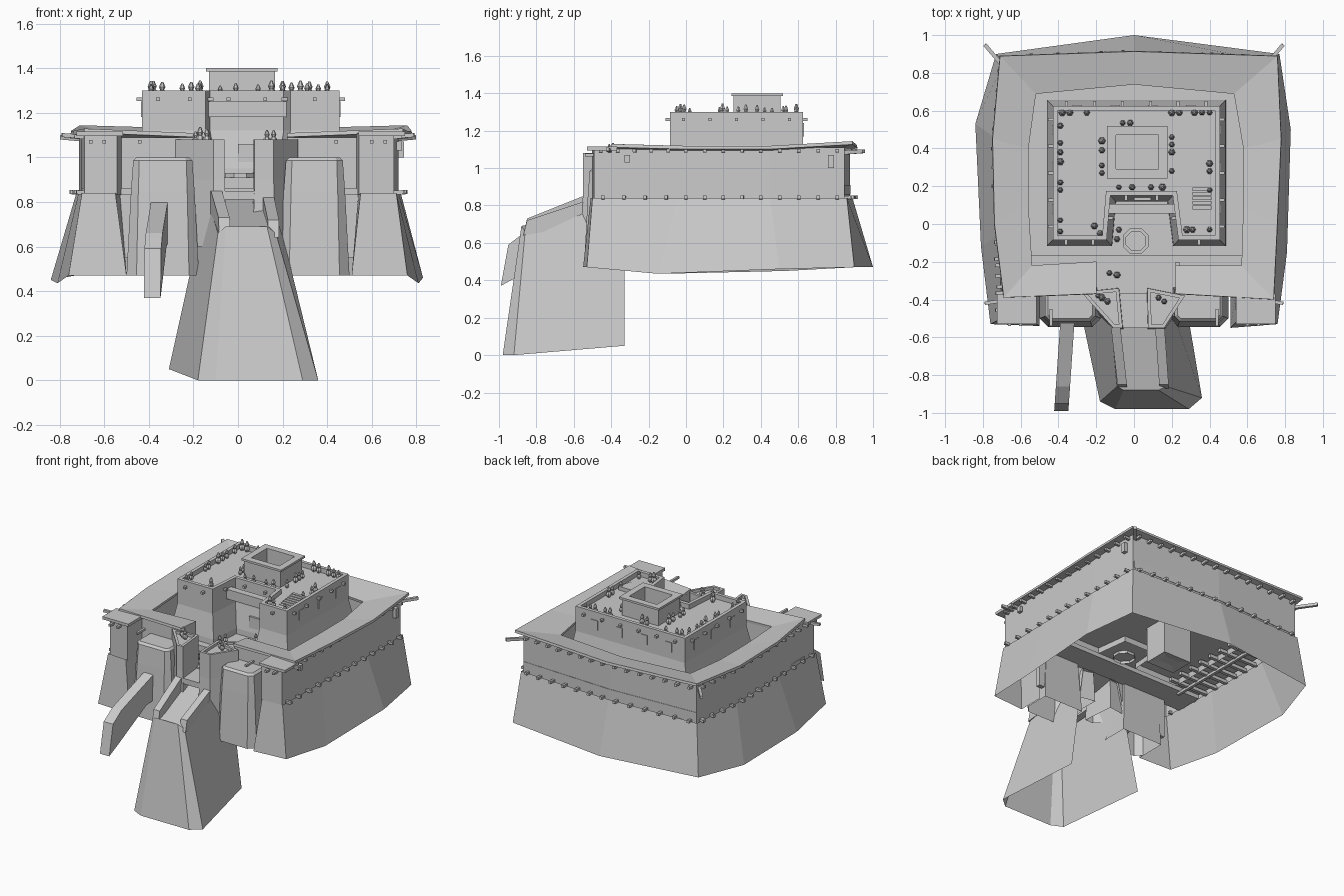
import bpy, bmesh, math, random
from mathutils import Vector

if "Cube" in bpy.data.objects:
    bpy.data.objects.remove(bpy.data.objects["Cube"])
random.seed(4)

def mesh(name, verts, faces, fix=True):
    me = bpy.data.meshes.new(name)
    me.from_pydata([tuple(v) for v in verts], [], faces)
    if fix:
        bm = bmesh.new(); bm.from_mesh(me)
        bmesh.ops.recalc_face_normals(bm, faces=bm.faces)
        bm.to_mesh(me); bm.free()
    ob = bpy.data.objects.new(name, me)
    bpy.context.collection.objects.link(ob)
    return ob

def loft(name, rings, closed=True, top=False, bottom=False):
    n = len(rings[0]); v = [p for r in rings for p in r]; f = []
    for k in range(len(rings) - 1):
        for i in range(n if closed else n - 1):
            j = (i + 1) % n
            f.append((k*n+i, k*n+j, (k+1)*n+j, (k+1)*n+i))
    if top: f.append(tuple(range(len(v) - n, len(v))))
    if bottom: f.append(tuple(range(n))[::-1])
    return mesh(name, v, f)

def grow(poly, d, z):
    # mitred offset of a counter-clockwise outline, placed at height z
    out = []
    for i, p in enumerate(poly):
        a = Vector(p) - Vector(poly[i-1]); b = Vector(poly[(i+1) % len(poly)]) - Vector(p)
        na = Vector((a.y, -a.x)).normalized(); nb = Vector((b.y, -b.x)).normalized()
        m = (na + nb) / (1 + na.dot(nb))
        out.append((p[0] + m.x*d, p[1] + m.y*d, z))
    return out

def prism(name, poly, levels, top=True, bottom=False):
    return loft(name, [grow(poly, d, z) for d, z in levels], True, top, bottom)

def rect(x0, x1, y0, y1):
    return [(x0, y0), (x1, y0), (x1, y1), (x0, y1)]

def box(name, x0, x1, y0, y1, z0, z1):
    return prism(name, rect(x0, x1, y0, y1), [(0, z0), (0, z1)], True, True)

def bars(name, items):
    # square beams: (start, end, half thickness)
    v, f = [], []
    for a, b, r in items:
        a, b = Vector(a), Vector(b); d = (b - a).normalized()
        s = d.cross(Vector((0, 0, 1))).normalized() * r; u = s.cross(d).normalized() * r
        k = len(v)
        v += [p + q for p in (a, b) for q in (s+u, s-u, -s-u, u-s)]
        f += [(k, k+1, k+2, k+3), (k+7, k+6, k+5, k+4)]
        f += [(k+i, k+4+i, k+4+(i+1) % 4, k+(i+1) % 4) for i in range(4)]
    return mesh(name, v, f)

def along(path, step):
    # positions and outward directions along a clockwise path
    for a, b in zip(path, path[1:]):
        a, b = Vector(a), Vector(b); d = b - a
        n = max(1, int(d.length / step)); o = Vector((-d.y, d.x)).normalized()
        for i in range(n):
            yield a + d * (i + .5) / n, o

# outer wall: flared skirt and upright upper part, open at the front
low = [(-.5,-.36,.47), (-.5,-.54,.47), (-.76,-.53,.47), (-.81,-.12,.435), (-.84,.53,.45), (-.73,.9,.47), (0,1,.47)]
low += [(.77,.9,.47), (.83,.5,.46), (.81,-.15,.435), (.76,-.53,.47), (.51,-.55,.47), (.51,-.36,.47)]
mid = [(-.53,-.36), (-.55,-.51), (-.7,-.5), (-.715,-.05), (-.725,.45), (-.69,.86), (0,.89)]
mid += [(.73,.86), (.73,.45), (.72,-.05), (.71,-.5), (.55,-.51), (.54,-.36)]
loft("outer_wall", [low, [(x, y, .84) for x, y in mid], [(x*.985, y*.985, .83) for x, y in mid],
                    [(x*.985, y*.985, 1.11) for x, y in mid]], closed=False)

# sloping roof around the court, with slightly raised corners
outer = [(-.2,-.37,1.1), (-.69,-.39,1.12), (-.74,0,1.11), (-.75,.45,1.11), (-.71,.89,1.135), (0,.915,1.115)]
outer += [(.76,.89,1.135), (.78,.45,1.11), (.76,0,1.11), (.74,-.4,1.12), (.22,-.37,1.1)]
inner = [(-.2,-.2), (-.54,-.22), (-.56,.1), (-.56,.4), (-.52,.69), (0,.74)]
inner += [(.53,.69), (.58,.4), (.58,.1), (.57,-.22), (.22,-.22)]
roof = loft("ring_roof", [outer, [(x, y, 1.085) for x, y in inner]], closed=False)
m = roof.modifiers.new("thickness", 'SOLIDIFY'); m.thickness = .018; m.offset = 0
for s, x in ((-1, -.62), (1, .645)):
    box("pier_roof", x-.105, x+.105, -.53, -.37, 1.095, 1.115)

# inner court wall and front gate walls
loft("court_wall", [[(x*1.02, y*1.02, z) for x, y in inner] for z in (.86, 1.085)], closed=False)
box("front_wall_left", -.54, -.2, -.36, -.33, .55, 1.09)
box("front_wall_right", .22, .54, -.36, -.33, .55, 1.09)
box("gate_jamb_left", -.22, -.2, -.35, -.2, .84, 1.085)
box("gate_jamb_right", .22, .24, -.35, -.2, .84, 1.085)

# floors
prism("court_floor", [(-.7,-.17), (.7,-.17), (.71,.85), (0,.88), (-.68,.85)], [(0,.86), (0,.91)], True, True)
box("entry_floor", -.7, .7, -.37, -.17, .83, .86)
box("entry_apron", -.1, .1, -.55, -.37, .81, .85)
octo = [(.01+.075*math.cos(math.pi*(i+.5)/4), -.09+.075*math.sin(math.pi*(i+.5)/4)) for i in range(8)]
prism("court_drain", octo, [(0,.84), (0,.93), (-.018,.93), (-.018,.915)])
bars("floor_beams", [((-.71,-.1+.1*i,.84), (-.4,-.1+.1*i,.84), .012) for i in range(10)] +
     [((-.55,-.2,.825), (-.55,.86,.825), .01)])

# keep with parapet and a recessed front
keep = [(-.43,-.085), (-.145,-.085), (-.125,.15), (.205,.15), (.235,-.085), (.455,-.085), (.455,.625), (-.43,.625)]
prism("keep", keep, [(.035,.82), (.03,.95), (0,1.12), (0,1.3), (-.025,1.3), (-.025,1.265)])
prism("light_well", rect(-.13, .165, .255, .505),
      [(0,1.26), (0,1.385), (.013,1.385), (.013,1.4), (-.035,1.4), (-.035,.6), (-.09,.61)])
for i in range(7):
    box("roof_step", .31, .41, .03+.024*i, .05+.024*i, 1.26, 1.268+.004*i)

# small windows and the keep door
for y in (.08, .3, .5):
    box("side_window", -.435, .46, y-.025, y+.025, 1.18, 1.25)
for x in (-.3, -.1, .1, .3):
    box("back_window", x-.025, x+.025, .62, .63, 1.17, 1.24)
box("keep_door", .0, .09, .125, .145, .91, 1.06)
box("wall_box", .71, .745, .76, .79, 1.0, 1.07)
box("wall_box_front", .71, .735, -.33, -.3, 1.03, 1.07)

# rounded front buttresses
for x0, x1 in ((-.475, -.2), (.21, .475)):
    p = [(x0, -.34), (x0, -.49), (x0+.03, -.52), (x1-.03, -.52), (x1, -.49), (x1, -.34)]
    prism("front_buttress", p, [(.025,.47), (.005,.85), (-.005,.985), (-.02,1.0)])

# gate piers with parapets
prism("gate_pier_left", [(-.11,-.55), (-.06,-.55), (-.08,-.34), (-.28,-.36)],
      [(.01,.6), (0,.9), (0,1.08), (-.018,1.08), (-.018,1.06)])
prism("gate_pier_right", [(.075,-.55), (.16,-.55), (.27,-.38), (.07,-.34)],
      [(.01,.6), (0,.9), (0,1.08), (-.018,1.08), (-.018,1.06)])

# entrance ramp: tapered hollow block with a sloped top
base = [(-.31,-.33,.05), (-.18,-.94,0), (-.1,-.98,0), (.29,-.98,0), (.36,-.92,0), (.26,-.33,.05)]
head = [(-.14,-.33,.82), (-.09,-.86,.66), (-.055,-.88,.69), (.13,-.88,.69), (.17,-.86,.66), (.16,-.33,.82)]
loft("ramp", [base, head], closed=False, top=True)

def fin(name, a, b, w):
    # upright plank through side profile points; a/b give x at the front and back
    def build(prof):
        ys = [p[0] for p in prof]; lo, hi = min(ys), max(ys)
        ring = lambda s: [(a + (b-a)*(y-lo)/(hi-lo) + s*w/2, y, z) for y, z in prof]
        return loft(name, [ring(-1), ring(1)], True, True, True)
    return build
fin("ramp_parapet_left", -.06, -.1, .05)([(-.87,.64), (-.85,.73), (-.55,.85), (-.52,.85), (-.52,.7)])
fin("ramp_parapet_right", .16, .135, .05)([(-.87,.64), (-.85,.72), (-.55,.82), (-.52,.82), (-.52,.7)])
fin("leaning_buttress", -.385, -.35, .075)([(-.99,.37), (-.95,.59), (-.86,.66), (-.52,.8), (-.48,.8), (-.48,.62), (-.6,.6), (-.9,.42)])

# protruding beam ends on the walls
ring = mid[2:11]
ends = []
for z, step in ((.84, .1), (1.09, .09)):
    for p, o in along(ring, step):
        q = p + o * random.uniform(.02, .035)
        ends.append(((*(p - o*.03), z), (*q, z + .004), .009))
kp = keep[::-1]
for p, o in along(kp + kp[:1], .14):
    ends.append(((*(p - o*.01), 1.26), (*(p + o*.025), 1.26), .008))
for x in (-.66, -.6, .6, .66, -.44, .44):
    ends.append(((x, -.45, 1.07), (x, -.54, 1.07), .008))
for s in (-1, 1):
    ends += [((s*.68, .82, 1.08), (s*.79, .95, 1.09), .01), ((s*.66, -.4, 1.09), (s*.79, -.42, 1.1), .009)]
bars("beam_ends", ends)

# potted plants on roof, court and gate piers
spots = [(x, .59, 1.265) for x in (-.38, -.34, -.25, .2, .24, .32, .36, .4)]
spots += [(-.39, y, 1.265) for y in (.52, .43, .38, .33, .22, .18, .02, -.04)]
spots += [(.4, y, 1.265) for y in (.32, .28, .18, -.03)]
spots += [(-.17, y, 1.265) for y in (.44, .39, .31, .27)] + [(.2, y, 1.265) for y in (.46, .42, .38, .28)]
spots += [(x, .195, 1.265) for x in (-.08, -.01, .09, .15)] + [(x, .535, 1.265) for x in (-.06, -.02)]
spots += [(-.21, -.01, 1.265), (-.18, -.05, 1.265), (.28, -.03, 1.265), (.31, -.03, 1.265)]
spots += [(-.08, -.03, .91), (-.09, -.08, .91), (.08, .09, .91), (.12, .08, .91), (-.13, -.26, .86), (-.09, -.27, .86)]
spots += [(-.17, -.39, 1.06), (-.14, -.41, 1.06), (-.19, -.38, 1.06), (.13, -.39, 1.06), (.16, -.41, 1.06)]
v, f = [], []
prof = [(.009, 0), (.017, .015), (.016, .025), (.008, .034), (.013, .045), (.004, .066)]
for x, y, z in spots:
    s = random.uniform(.85, 1.2); k = len(v)
    for r, h in prof:
        v += [(x + r*s*math.cos(i*math.pi/3), y + r*s*math.sin(i*math.pi/3), z + h*s) for i in range(6)]
    for j in range(len(prof) - 1):
        f += [(k+j*6+i, k+j*6+(i+1) % 6, k+j*6+6+(i+1) % 6, k+j*6+6+i) for i in range(6)]
    f.append(tuple(range(len(v)-6, len(v))))
mesh("potted_plants", v, f)
